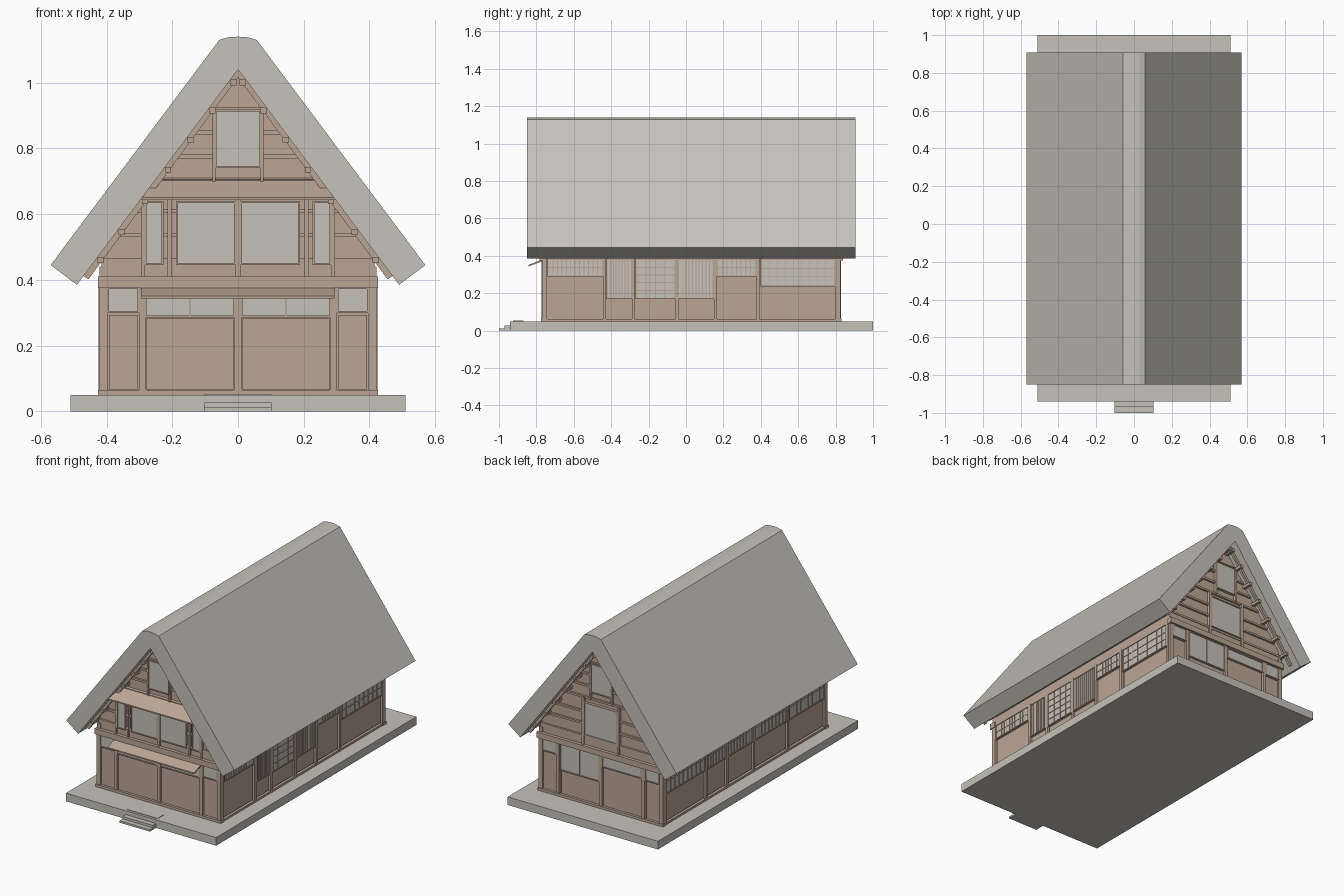
import bpy, bmesh
from mathutils import Vector

cube = bpy.data.objects.get("Cube")
if cube:
    bpy.data.objects.remove(cube)


def material(name, rgb):
    m = bpy.data.materials.new(name)
    m.use_nodes = True
    m.diffuse_color = (*rgb, 1)
    m.node_tree.nodes["Principled BSDF"].inputs["Base Color"].default_value = (*rgb, 1)
    return m


GREY = material("warm_grey", (.56, .54, .485))
WOOD = material("pale_wood", (.50, .38, .30))

APEX, SLOPE = 1.04, 1.337          # underside of the roof
FRONT, BACK, SIDE = -.755, .812, .407   # recessed wall planes
FLOOR, EAVE = .05, .41


def roof_half(z):
    return (APEX - z) / SLOPE


class Part:
    """Collects simple solids into one object."""

    def __init__(self, name, mat):
        self.name, self.mat, self.bm = name, mat, bmesh.new()

    def prism(self, points, start, end, axis="y"):
        def place(a, b, c):
            return (a, c, b) if axis == "y" else (c, a, b)
        rings = [[self.bm.verts.new(place(a, b, c)) for a, b in points] for c in (start, end)]
        count = len(points)
        self.bm.faces.new(rings[0])
        self.bm.faces.new(rings[1][::-1])
        for i in range(count):
            j = (i + 1) % count
            self.bm.faces.new((rings[0][j], rings[0][i], rings[1][i], rings[1][j]))

    def box(self, x0, x1, y0, y1, z0, z1):
        self.prism([(x0, z0), (x1, z0), (x1, z1), (x0, z1)], y0, y1)

    def on_wall(self, wall, u0, u1, z0, z1, depth):
        """Raised plate on a wall; u runs along x on the gables, y on the sides."""
        inner = -.01
        if wall == "front":
            self.box(u0, u1, FRONT - depth, FRONT - inner, z0, z1)
        elif wall == "back":
            self.box(u0, u1, BACK + inner, BACK + depth, z0, z1)
        elif wall == "right":
            self.box(SIDE + inner, SIDE + depth, u0, u1, z0, z1)
        else:
            self.box(-SIDE - depth, -SIDE - inner, u0, u1, z0, z1)

    def finish(self):
        bmesh.ops.recalc_face_normals(self.bm, faces=self.bm.faces)
        mesh = bpy.data.meshes.new(self.name)
        self.bm.to_mesh(mesh)
        self.bm.free()
        mesh.materials.append(self.mat)
        obj = bpy.data.objects.new(self.name, mesh)
        bpy.context.collection.objects.link(obj)


def mirrored(half):
    return half + [(-x, z) for x, z in reversed(half) if x]


# Stone base and entrance steps
base = Part("stone_base", GREY)
base.box(-.51, .51, -.94, 1, 0, FLOOR)
base.finish()
steps = Part("entrance_steps", GREY)
for y0, y1, top in [(-1, -.96, .012), (-.97, -.92, .027), (-.925, -.87, .053)]:
    steps.box(-.104, .102, y0, y1, 0, top)
steps.finish()

# Thick thatched roof with a blunt ridge
roof = Part("thatched_roof", GREY)
roof.prism([(0, APEX), (.49, .385), (.57, .445), (.057, 1.13), (.03, 1.138), (0, 1.14),
            (-.03, 1.138), (-.057, 1.13), (-.57, .445), (-.49, .385)], -.85, .907)
roof.finish()

# Solid wall core
core = Part("wall_core", WOOD)
core.prism(mirrored([(0, APEX - .002), (SIDE, .494), (SIDE, FLOOR)]), FRONT, BACK)
core.finish()

# Rafters against the roof underside, and purlin ends
rafters = Part("gable_rafters", WOOD)
for y in (-.80, .845):
    for s in (1, -1):
        rafters.prism([(0, APEX), (s * .47, .412), (s * .455, .402), (0, APEX - .024)], y, y + .015)
rafters.finish()
purlins = Part("purlins", WOOD)
for z in (1.0, .915, .825, .735, .64, .545, .46):
    x = roof_half(z) - .016
    for s in (1, -1):
        purlins.box(s * x - .009, s * x + .009, -.815, .875, z - .009, z + .009)
purlins.finish()

# Timber frame: sills, corner posts and tie beams
frame = Part("timber_frame", WOOD)
for wall in ("front", "back"):
    frame.on_wall(wall, -.426, .426, FLOOR, .065, .02)
    frame.on_wall(wall, -.426, .426, .375, EAVE, .028)
    frame.on_wall(wall, -.415, .415, EAVE, .46, .008)
    for z in (.46, .537, .61, .70, .775, .848, .92):
        half = min(.415, roof_half(z + .012))
        frame.on_wall(wall, -half, half, z - .006, z + .006, .012)
for wall in ("right", "left"):
    frame.on_wall(wall, FRONT - .015, BACK + .015, FLOOR, .063, .016)
    frame.on_wall(wall, FRONT - .012, BACK + .012, .382, .44, .014)
for s in (1, -1):
    for y0, y1 in ((FRONT - .015, FRONT + .012), (BACK - .012, BACK + .015)):
        frame.box(s * .395, s * .422, y0, y1, FLOOR, EAVE)

panes = Part("window_panes", GREY)
bars = Part("window_lattice", WOOD)
doors = Part("door_panels", WOOD)


def window(wall, u0, u1, z0, z1, cols=0, rows=0):
    """Pane with a raised rim and optional lattice."""
    rim = .006
    panes.on_wall(wall, u0, u1, z0, z1, .013)
    for a, b in ((u0 - rim, u0), (u1, u1 + rim)):
        bars.on_wall(wall, a, b, z0 - rim, z1 + rim, .018)
    for a, b in ((z0 - rim, z0), (z1, z1 + rim)):
        bars.on_wall(wall, u0, u1, a, b, .018)
    for i in range(cols):
        u = u0 + (u1 - u0) * (i + 1) / (cols + 1)
        bars.on_wall(wall, u - .0025, u + .0025, z0, z1, .016)
    for i in range(rows):
        z = z0 + (z1 - z0) * (i + 1) / (rows + 1)
        bars.on_wall(wall, u0, u1, z - .0025, z + .0025, .016)


def post(wall, u, z0, z1, width=.02):
    frame.on_wall(wall, u - width / 2, u + width / 2, z0, z1, .017)


# Ground floor on both gables
for wall in ("front", "back"):
    for u in (-.29, 0, .29):
        post(wall, u, FLOOR, .38)
    for s in (1, -1):
        u0, u1 = sorted((s * .305, s * .392))
        window(wall, u0, u1, .305, .372)
        doors.on_wall(wall, u0, u1, .067, .293, .008)
for s in (1, -1):
    u0, u1 = sorted((s * .014, s * .278))
    window("front", u0, u1, .292, .37, cols=1)
    doors.on_wall("front", u0, u1, .067, .283, .008)
window("back", .016, .272, .215, .37, cols=1)
doors.on_wall("back", .016, .272, .067, .205, .008)
window("back", -.272, -.016, .31, .365)
doors.on_wall("back", -.272, -.016, .067, .30, .008)

# Upper floor windows
for s in (1, -1):
    for a, b in ((.012, .183), (.232, .278)):
        u0, u1 = sorted((s * a, s * b))
        window("front", u0, u1, .452, .634)
    for u in (.208, .289):
        post("front", s * u, EAVE, .645, .012)
    post("back", s * .12, EAVE, .70, .014)
    for wall in ("front", "back"):
        post(wall, s * .073, .70, .92, .01)
post("front", 0, EAVE, .645, .014)
window("back", -.107, .107, .475, .665)
for wall in ("front", "back"):
    window(wall, -.065, .065, .747, .913)

# Side bays: start, end, window bottom, lattice columns and rows
right_bays = [(-.735, -.45, .295, 11, 1), (-.42, -.295, .175, 7, 0), (-.265, -.062, .175, 3, 4),
              (-.038, .143, .175, 9, 0), (.17, .37, .295, 7, 1), (.405, .79, .243, 8, 2)]
left_bays = [(-.735, -.40, .243, 8, 1), (-.37, -.07, .243, 8, 1), (-.04, .19, .243, 7, 1),
             (.22, .39, .243, 5, 1), (.42, .79, .243, 8, 1)]
for wall, bays in (("right", right_bays), ("left", left_bays)):
    for y0, y1, sill, cols, rows in bays:
        window(wall, y0, y1, sill, .378, cols, rows)
        doors.on_wall(wall, y0, y1, .07, sill - .01, .008)
        post(wall, y1 + .014, FLOOR, .39, .016)

for part in (frame, panes, bars, doors):
    part.finish()

# Sloping awnings over the front windows and the doors
for name, low, high, reach in (("upper_awning", .643, .71, .08), ("lower_awning", .343, .385, .08)):
    awning = Part(name, WOOD)
    outer = FRONT - reach - .008
    awning.prism([(FRONT, high - .01), (FRONT, high), (outer, low + .008), (outer, low)],
                 -.295, .293, axis="x")
    awning.finish()
